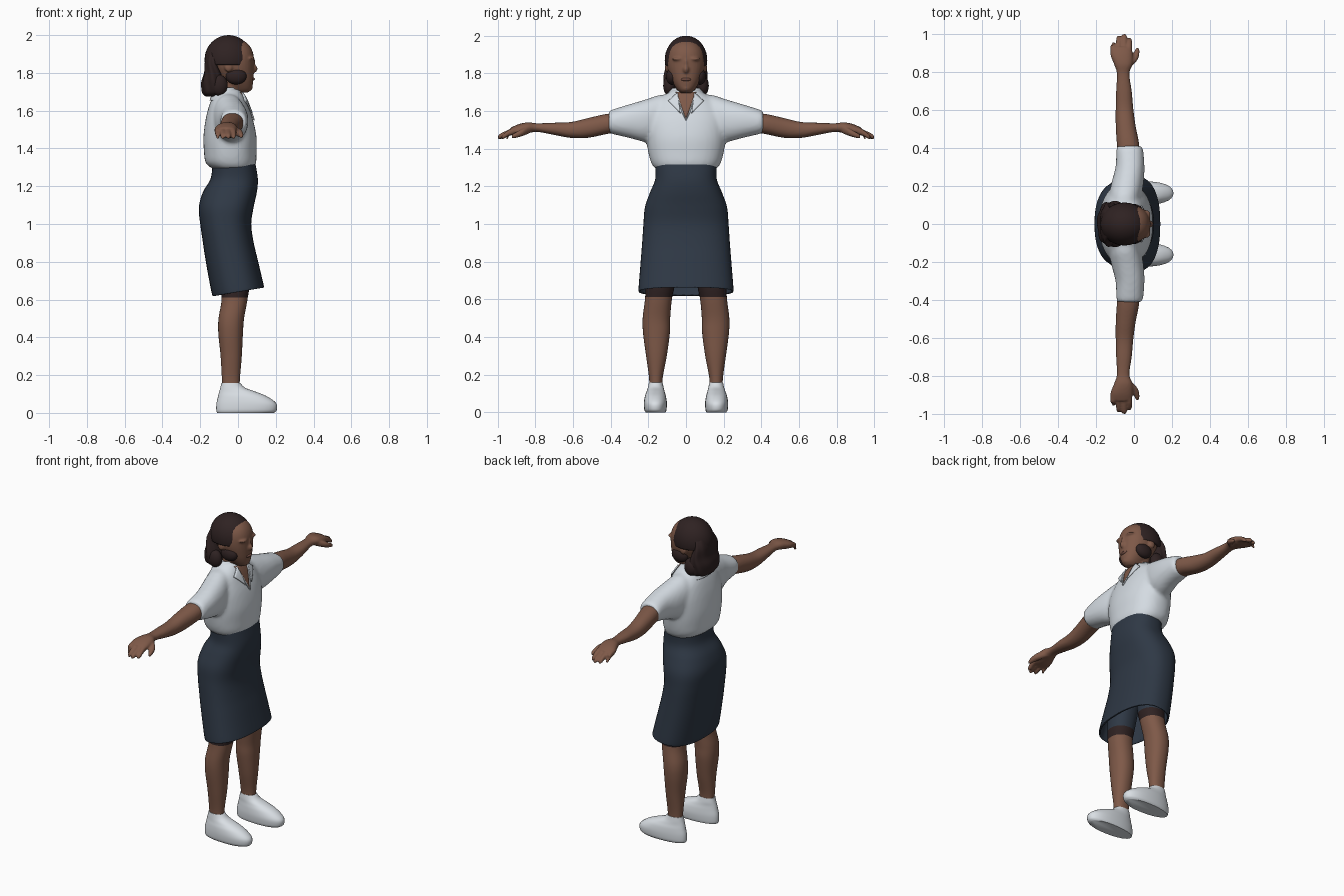
import bpy, bmesh, math
from mathutils import Vector
from mathutils.bvhtree import BVHTree

cube = bpy.data.objects.get("Cube")
if cube:
    bpy.data.objects.remove(cube, do_unlink=True)


def material(name, r, g, b):
    m = bpy.data.materials.new(name)
    m.use_nodes = True
    m.diffuse_color = (r, g, b, 1)
    bsdf = m.node_tree.nodes["Principled BSDF"]
    bsdf.inputs["Base Color"].default_value = (r, g, b, 1)
    bsdf.inputs["Roughness"].default_value = 0.8
    return m


SKIN = material("brown skin", 0.21, 0.10, 0.065)
LIP = material("lip brown", 0.17, 0.075, 0.055)
HAIR = material("dark hair", 0.028, 0.016, 0.016)
SHIRT = material("pale shirt", 0.66, 0.71, 0.76)
SHOE = material("white shoe", 0.70, 0.74, 0.78)
NAVY = material("navy cloth", 0.028, 0.040, 0.060)


def spline(a, b, c, d, t):
    return 0.5 * (2*b + (c - a)*t + (2*a - 5*b + 4*c - d)*t*t + (3*b - a - 3*c + d)*t**3)


def loft(bm, rings, axis="z", side=1, sides=32, steps=5, power=2.2, caps=(True, True), wave=0):
    """Skin rounded sections (station, x min, x max, other min, other max) along an axis."""
    fine = []
    last = len(rings) - 1
    for i in range(last):
        near = [rings[max(0, min(last, i + k))] for k in (-1, 0, 1, 2)]
        fine += [[spline(*vals, s / steps) for vals in zip(*near)] for s in range(steps)]
    fine.append(rings[-1])
    loops = []
    for st, x0, x1, o0, o1 in fine:
        loop = []
        for k in range(sides):
            ang = math.tau * k / sides
            c, s = math.cos(ang), math.sin(ang)
            grow = 1 + wave * math.sin(7 * ang + 25 * st)
            x = (x0 + x1)/2 + (x1 - x0)/2 * grow * math.copysign(abs(c) ** (2/power), c)
            o = (o0 + o1)/2 + (o1 - o0)/2 * grow * math.copysign(abs(s) ** (2/power), s)
            loop.append(bm.verts.new((x, side*o, st) if axis == "z" else (x, side*st, o)))
        loops.append(loop)
    for a, b in zip(loops, loops[1:]):
        for k in range(sides):
            n = (k + 1) % sides
            bm.faces.new((a[k], a[n], b[n], b[k]))
    for wanted, loop in zip(caps, (loops[0], loops[-1])):
        if wanted:
            bm.faces.new(loop)


def centred(rows):
    """Sections symmetric about y = 0, from (z, x min, x max, half width)."""
    return [(z, a, b, -w, w) for z, a, b, w in rows]


def ellipsoid(bm, centre, radii):
    made = bmesh.ops.create_uvsphere(bm, u_segments=32, v_segments=20, radius=1)["verts"]
    for v in made:
        v.co = Vector(centre) + Vector([p * r for p, r in zip(v.co, radii)])


def finish(bm, name, *mats, voxel=0, thick=0, rule=None):
    bmesh.ops.recalc_face_normals(bm, faces=bm.faces)
    for f in bm.faces:
        f.smooth = True
        if rule:
            f.material_index = rule(f.calc_center_median())
    mesh = bpy.data.meshes.new(name)
    bm.to_mesh(mesh)
    mesh.set_sharp_from_angle(angle=math.radians(50))
    for m in mats:
        mesh.materials.append(m)
    ob = bpy.data.objects.new(name, mesh)
    bpy.context.collection.objects.link(ob)
    if thick:
        mod = ob.modifiers.new("thickness", "SOLIDIFY")
        mod.thickness, mod.offset = thick, -1
    if voxel:
        mod = ob.modifiers.new("blend", "REMESH")
        mod.mode, mod.voxel_size, mod.use_smooth_shade = "VOXEL", voxel, True
        mod = ob.modifiers.new("soften", "SMOOTH")
        mod.factor, mod.iterations = 0.5, 4
    return ob


# Skirt: open tube with a hem that rises towards the front
bm = bmesh.new()
loft(bm, centred([(1.32, -.135, .092, .165), (1.24, -.145, .105, .163), (1.17, -.185, .10, .19),
                  (1.09, -.207, .083, .218), (1.0, -.20, .07, .226), (.9, -.185, .083, .233),
                  (.8, -.168, .105, .241), (.66, -.14, .135, .252), (.64, -.132, .138, .25)]),
     sides=48, power=2.4, caps=(True, False))
for v in bm.verts:
    v.co.z += 0.17 * v.co.x * max(0, 1 - (v.co.z - .64) / .3)
finish(bm, "skirt", NAVY, thick=0.01)

# Shirt: torso and both sleeves blended together
bm = bmesh.new()
loft(bm, centred([(1.295, -.14, .085, .165), (1.325, -.172, .096, .185), (1.38, -.18, .098, .20),
                  (1.46, -.183, .098, .212), (1.55, -.172, .08, .215), (1.62, -.155, .055, .19),
                  (1.66, -.14, .04, .15), (1.69, -.125, .025, .105), (1.715, -.115, .01, .07)]),
     sides=48, power=2.3)
for side in (-1, 1):
    loft(bm, [(.06, -.11, .02, 1.5, 1.69), (.14, -.13, .035, 1.45, 1.685), (.21, -.12, .05, 1.435, 1.663),
              (.30, -.097, .055, 1.457, 1.636), (.39, -.093, .048, 1.478, 1.608),
              (.41, -.088, .04, 1.488, 1.598)], axis="y", side=side)
surface = BVHTree.FromBMesh(bm)
finish(bm, "shirt", SHIRT, voxel=0.012)


def drape(name, mat, corners, lift, n=10):
    """Thin triangular patch laid over the chest."""
    patch = bmesh.new()
    a, b, c = [Vector((0, *p)) for p in corners]
    grid = {}
    for i in range(n + 1):
        for j in range(n + 1 - i):
            p = a + (b - a) * (i / n) + (c - a) * (j / n)
            hit = surface.ray_cast(Vector((1, p.y, p.z)), Vector((-1, 0, 0)))[0]
            p.x = (hit.x if hit else 0) + lift
            grid[i, j] = patch.verts.new(p)
    for (i, j), v in grid.items():
        if i + j < n:
            patch.faces.new((v, grid[i + 1, j], grid[i, j + 1]))
            if i + j < n - 1:
                patch.faces.new((grid[i + 1, j], grid[i + 1, j + 1], grid[i, j + 1]))
    for f in patch.faces:
        f.normal_update()
        if f.normal.x < 0:
            f.normal_flip()
    ob = finish(patch, name, mat, thick=0.008)
    return ob


# Neck opening and collar points
drape("neck_opening", SKIN, [(-.055, 1.70), (.055, 1.70), (0, 1.56)], 0.004)
for side, label in ((-1, "right"), (1, "left")):
    drape(label + "_collar_flap", SHIRT, [(side*.045, 1.70), (side*.03, 1.59), (side*.095, 1.655)], 0.012)
    drape(label + "_collar_edge", SHIRT, [(side*.05, 1.70), (side*.025, 1.60), (0, 1.55)], 0.009)

# Collar stand around the neck
bm = bmesh.new()
loft(bm, centred([(1.655, -.15, .02, .125), (1.69, -.138, .012, .10), (1.722, -.122, -.01, .072)]),
     caps=(False, False))
finish(bm, "collar", SHIRT, thick=0.01)

# Neck and head
bm = bmesh.new()
loft(bm, centred([(1.64, -.10, .015, .06), (1.72, -.10, .01, .056), (1.80, -.10, .02, .06)]))
loft(bm, centred([(1.695, -.02, .05, .025), (1.712, -.05, .072, .045), (1.75, -.08, .08, .07),
                  (1.79, -.11, .083, .087), (1.84, -.14, .084, .101), (1.89, -.145, .083, .10),
                  (1.93, -.13, .07, .088), (1.96, -.11, .045, .065), (1.98, -.08, .01, .03)]))
# Nose, chin, brow and ears
ellipsoid(bm, (.083, 0, 1.822), (.02, .016, .022))
ellipsoid(bm, (.078, 0, 1.85), (.014, .010, .035))
ellipsoid(bm, (.058, 0, 1.722), (.02, .024, .018))
for side in (-1, 1):
    ellipsoid(bm, (.066, side*.042, 1.877), (.022, .032, .010))
    ellipsoid(bm, (-.05, side*.10, 1.83), (.022, .012, .025))
finish(bm, "head", SKIN, voxel=0.006)

bm = bmesh.new()
ellipsoid(bm, (.074, 0, 1.768), (.015, .028, .010))
finish(bm, "lips", LIP)

# Hair cap trimmed along the hairline and above the ears
bm = bmesh.new()
ellipsoid(bm, (-.05, 0, 1.87), (.127, .113, .13))
for point, normal in (((.035, 0, 1.87), (1, 0, -.12)), ((0, 0, 1.843), (0, 0, -1))):
    bmesh.ops.bisect_plane(bm, geom=bm.verts[:] + bm.edges[:] + bm.faces[:],
                           plane_co=point, plane_no=normal, clear_outer=True)
finish(bm, "hair_cap", HAIR, thick=0.02)

# Loose hair behind the neck and side locks
bm = bmesh.new()
loft(bm, centred([(1.675, -.17, -.11, .06), (1.695, -.188, -.08, .10), (1.75, -.193, -.07, .115),
                  (1.80, -.18, -.085, .113), (1.86, -.175, -.105, .098), (1.92, -.155, -.09, .07)]),
     sides=56, wave=0.04)
finish(bm, "back_hair", HAIR)
bm = bmesh.new()
for side in (-1, 1):
    ellipsoid(bm, (-.01, side*.074, 1.782), (.055, .032, .043))
    ellipsoid(bm, (-.10, side*.088, 1.735), (.045, .033, .055))
finish(bm, "side_locks", HAIR)

for side, label in ((-1, "right"), (1, "left")):
    # Arm with palm, fingers and thumb
    bm = bmesh.new()
    loft(bm, [(.34, -.08, .03, 1.49, 1.59), (.42, -.09, .027, 1.478, 1.585), (.52, -.096, .008, 1.458, 1.563),
              (.61, -.096, -.004, 1.457, 1.542), (.70, -.094, -.012, 1.473, 1.538),
              (.79, -.09, -.024, 1.489, 1.535), (.84, -.105, -.008, 1.482, 1.54),
              (.89, -.124, -.006, 1.473, 1.53), (.93, -.12, -.012, 1.471, 1.512)], axis="y", side=side)
    for x, tip in ((-.109, .955), (-.081, .99), (-.052, 1.0), (-.025, .98)):
        loft(bm, [(.90, x - .015, x + .015, 1.48, 1.517), (.94, x - .015, x + .015, 1.468, 1.502),
                  (tip - .012, x - .012, x + .014, 1.452, 1.48), (tip, x - .005, x + .008, 1.45, 1.463)],
             axis="y", side=side, sides=16)
    loft(bm, [(.83, -.05, -.012, 1.482, 1.525), (.865, -.025, .02, 1.468, 1.508),
              (.90, -.003, .029, 1.458, 1.49), (.925, .01, .028, 1.455, 1.475)],
         axis="y", side=side, sides=16)
    finish(bm, label + "_arm", SKIN, voxel=0.006)

    # Leg: bare below, dark band, then under-shorts hidden by the skirt
    bm = bmesh.new()
    loft(bm, [(.10, -.08, .008, .125, .195), (.18, -.085, .01, .124, .196), (.30, -.092, .02, .102, .212),
              (.42, -.104, .026, .086, .228), (.50, -.103, .032, .084, .23), (.60, -.087, .05, .075, .218),
              (.70, -.095, .062, .055, .212), (.95, -.13, .06, .02, .2)], side=side, steps=8)
    finish(bm, label + "_leg", SKIN, HAIR, NAVY,
           rule=lambda c: 2 if c.z > .665 else 1 if c.z > .615 else 0)

    # Slip-on shoe
    bm = bmesh.new()
    loft(bm, [(0, -.11, .19, .105, .217), (.015, -.115, .205, .10, .225), (.05, -.114, .203, .098, .227),
              (.085, -.106, .158, .103, .222), (.11, -.10, .10, .11, .213), (.132, -.094, .04, .115, .206),
              (.158, -.088, .012, .121, .20)], side=side)
    for v in bm.verts:
        # Narrow the heel and round the toe
        v.co.y = side*.163 + (v.co.y - side*.163) * (0.93 + 0.4 * max(-.2, min(.2, v.co.x)))
    finish(bm, label + "_shoe", SHOE)
